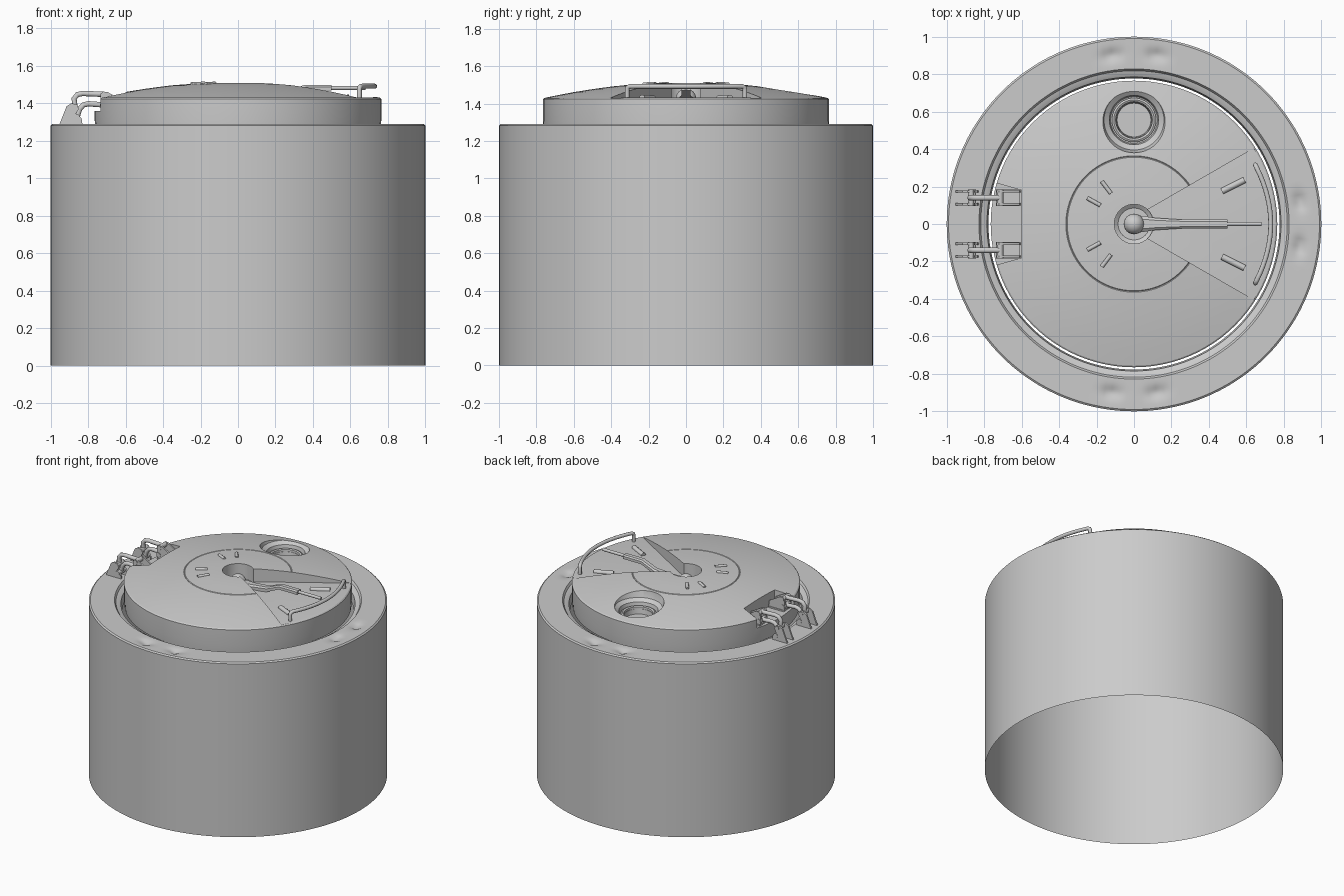
import bpy, bmesh, math
from mathutils import Vector

if "Cube" in bpy.data.objects:
    bpy.data.objects.remove(bpy.data.objects["Cube"])


def finish(name, bm, smooth=True):
    bmesh.ops.recalc_face_normals(bm, faces=bm.faces)
    me = bpy.data.meshes.new(name)
    bm.to_mesh(me)
    bm.free()
    ob = bpy.data.objects.new(name, me)
    bpy.context.collection.objects.link(ob)
    if smooth:
        shade(ob)
    return ob


def activate(ob):
    bpy.ops.object.select_all(action='DESELECT')
    ob.select_set(True)
    bpy.context.view_layer.objects.active = ob


def shade(ob, angle=32):
    activate(ob)
    bpy.ops.object.shade_smooth_by_angle(angle=math.radians(angle))


def lathe(name, profile, steps, centre=(0, 0), smooth=True):
    """Revolve (radius, z) points about a vertical axis."""
    bm = bmesh.new()
    vs = [bm.verts.new((r, 0, z)) for r, z in profile]
    es = [bm.edges.new(p) for p in zip(vs, vs[1:])]
    bmesh.ops.spin(bm, geom=vs + es, cent=(0, 0, 0), axis=(0, 0, 1),
                   angle=2 * math.pi, steps=steps)
    bmesh.ops.remove_doubles(bm, verts=bm.verts, dist=1e-5)
    bmesh.ops.translate(bm, verts=bm.verts, vec=(*centre, 0))
    return finish(name, bm, smooth)


def prism(name, pts, lo, hi, axis='z', smooth=True):
    """Extrude a 2D outline: xy along z, or xz along y."""
    bm = bmesh.new()
    place = (lambda p, h: (p[0], p[1], h)) if axis == 'z' else (lambda p, h: (p[0], h, p[1]))
    a = [bm.verts.new(place(p, lo)) for p in pts]
    b = [bm.verts.new(place(p, hi)) for p in pts]
    bm.faces.new(a)
    bm.faces.new(b)
    for i in range(len(pts)):
        j = (i + 1) % len(pts)
        bm.faces.new((a[i], a[j], b[j], b[i]))
    return finish(name, bm, smooth)


def tube(name, pts, radius, res=3):
    """Round bar through a list of points."""
    cu = bpy.data.curves.new(name, 'CURVE')
    cu.dimensions = '3D'
    cu.bevel_depth = radius
    cu.bevel_resolution = res
    cu.use_fill_caps = True
    sp = cu.splines.new('POLY')
    sp.points.add(len(pts) - 1)
    for p, c in zip(sp.points, pts):
        p.co = (*c, 1)
    ob = bpy.data.objects.new(name, cu)
    bpy.context.collection.objects.link(ob)
    activate(ob)
    bpy.ops.object.convert(target='MESH')
    shade(bpy.context.object, 50)
    return bpy.context.object


def cut(ob, cutter):
    mod = ob.modifiers.new("cut", 'BOOLEAN')
    mod.operation = 'DIFFERENCE'
    mod.solver = 'EXACT'
    mod.object = cutter
    activate(ob)
    bpy.ops.object.modifier_apply(modifier=mod.name)
    bpy.data.objects.remove(cutter)


# Body: open-bottomed drum with a flat rim and a stepped opening
rim = [(1 - 0.01 * i, 1.29) for i in range(1, 17)]
body = lathe("body", [(1, 0), (1, 1.282)] + rim +
             [(0.828, 1.29), (0.818, 1.275), (0.80, 1.27), (0.785, 1.262), (0.777, 1.2)], 144)
# Pairs of small dents in the rim
dents = [(s * 0.12, t * 0.90) for s in (-1, 1) for t in (-1, 1)] + [(0.885, -0.12), (0.885, 0.12)]
for v in body.data.vertices:
    if v.co.z > 1.285 and v.co.xy.length < 0.985:
        for d in dents:
            q = (v.co.xy - Vector(d)).length / 0.035
            v.co.z -= 0.025 * math.exp(-q * q)

# Lid: shallow dome with a marked centre disc
lid = lathe("lid", [(0, 1.25), (0.76, 1.25), (0.765, 1.31), (0.765, 1.423), (0.757, 1.43),
                    (0.68, 1.446), (0.6, 1.461), (0.5, 1.477), (0.42, 1.488), (0.364, 1.495),
                    (0.36, 1.492), (0.356, 1.496), (0.25, 1.504), (0.15, 1.509), (0, 1.51)],
            96, smooth=False)

# Wedge recess, gently sloping floor
wedge = prism("wedge_cutter", [(0, 0.035), (0.95, 0.583), (0.95, -0.583), (0, -0.035)],
              1.41, 1.7, smooth=False)
for v in wedge.data.vertices:
    if v.co.z < 1.5:
        v.co.z = 1.411 + 0.03 * v.co.x
cut(lid, wedge)
# Centre well
cut(lid, lathe("well_cutter", [(0, 1.385), (0.085, 1.385), (0.105, 1.40), (0.105, 1.6), (0, 1.6)],
               40, smooth=False))
# Round port
cut(lid, lathe("port_cutter", [(0, 1.355), (0.09, 1.355), (0.095, 1.39), (0.125, 1.395),
                               (0.132, 1.425), (0.16, 1.445), (0.175, 1.49), (0.175, 1.6), (0, 1.6)],
               48, centre=(0, 0.555), smooth=False))
# Hinge notch
cut(lid, prism("notch_cutter", [(-0.9, 0.265), (-0.6, 0.18), (-0.6, -0.18), (-0.9, -0.265)],
               1.36, 1.6, smooth=False))
# Open the underside
bm = bmesh.new()
bm.from_mesh(lid.data)
under = [f for f in bm.faces if all(v.co.z < 1.252 for v in f.verts)]
bmesh.ops.delete(bm, geom=under, context='FACES')
bm.to_mesh(lid.data)
bm.free()
shade(lid, 25)

# Port inner ring
lathe("port_ring", [(0.118, 1.39), (0.118, 1.405), (0.108, 1.41), (0.098, 1.405), (0.094, 1.36)],
      48, centre=(0, 0.555))

# Ribs on the centre disc and on the wedge floor
for s in (-1, 1):
    for n, deg in enumerate((127, 151)):
        a = math.radians(deg)
        tube("disc_rib", [(r * math.cos(a), s * r * math.sin(a), 1.515 - 0.045 * r)
                          for r in (0.205, 0.285)], 0.011)
    tube("wedge_rib", [(0.47, s * 0.175, 1.427), (0.59, s * 0.235, 1.43)], 0.017)

# Lever: knob, cranked flat arm and thin rod
lathe("lever_knob", [(0.055 * math.cos(math.radians(t)), 1.425 + 0.055 * math.sin(math.radians(t)))
                     for t in range(-90, 91, 15)], 24)
bm = bmesh.new()
rings = []
for x, z, w, h in [(0.03, 1.42, 0.045, 0.02), (0.12, 1.425, 0.032, 0.018), (0.25, 1.44, 0.024, 0.016),
                   (0.35, 1.483, 0.024, 0.014), (0.5, 1.483, 0.024, 0.014)]:
    rings.append([bm.verts.new((x, y, z + k)) for y, k in
                  ((-w, -h), (w, -h), (w, h * 0.4), (w * 0.6, h), (-w * 0.6, h), (-w, h * 0.4))])
for a, b in zip(rings, rings[1:]):
    for i in range(6):
        bm.faces.new((a[i], a[(i + 1) % 6], b[(i + 1) % 6], b[i]))
bm.faces.new(rings[0])
bm.faces.new(rings[-1])
finish("lever_arm", bm)
tube("lever_rod", [(0.49, 0, 1.482), (0.68, 0, 1.482)], 0.011)

# Curved grab handle with short legs
arc = []
for i in range(17):
    y = -0.30 + 0.60 * i / 16
    arc.append((0.73 - 0.075 * (y / 0.30) ** 2, y, 1.492))


def leg(s):
    return [(0.648, s * 0.315, 1.425), (0.648, s * 0.315, 1.475), (0.650, s * 0.311, 1.487)]


tube("grab_handle", leg(-1) + arc + leg(1)[::-1], 0.013)

# Two hinges: brackets, pins and a pair of bent links each
for y in (-0.14, 0.14):
    for s in (-1, 1):
        p = y + s * 0.034
        prism("body_bracket", [(-0.955, 1.285), (-0.915, 1.385), (-0.89, 1.40), (-0.86, 1.395),
                               (-0.85, 1.37), (-0.865, 1.345), (-0.835, 1.32), (-0.83, 1.285)],
              p - 0.006, p + 0.006, 'y')
        prism("lid_bracket", [(-0.735, 1.355), (-0.735, 1.45), (-0.72, 1.463), (-0.695, 1.46),
                              (-0.61, 1.41), (-0.605, 1.355)], p - 0.006, p + 0.006, 'y')
    for x, z in [(-0.87, 1.38), (-0.86, 1.325), (-0.715, 1.445), (-0.72, 1.392)]:
        tube("hinge_pin", [(x, y - 0.043, z), (x, y + 0.043, z)], 0.017)
    prism("hinge_plate", [(-0.73, 1.358), (-0.73, 1.37), (-0.61, 1.37), (-0.61, 1.358)],
          y - 0.045, y + 0.045, 'y')
    tube("upper_link", [(-0.87, y, 1.38), (-0.875, y, 1.425), (-0.857, y, 1.447), (-0.83, y, 1.453),
                        (-0.715, y, 1.448)], 0.015)
    tube("lower_link", [(-0.86, y, 1.325), (-0.845, y, 1.37), (-0.825, y, 1.392), (-0.80, y, 1.398),
                        (-0.72, y, 1.392)], 0.015)
